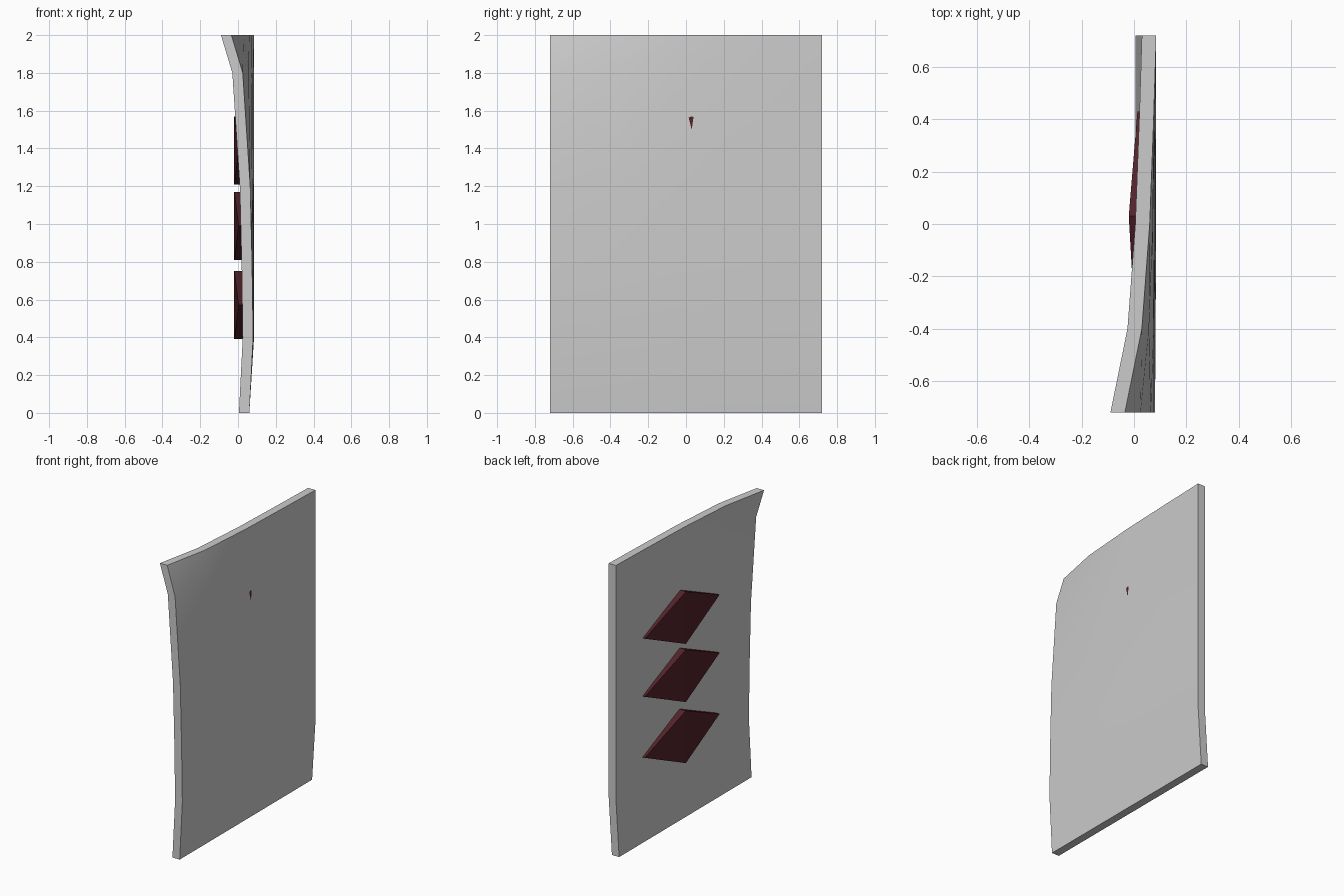
import bpy, bmesh

if "Cube" in bpy.data.objects:
    bpy.data.objects.remove(bpy.data.objects["Cube"])

def mesh_object(name, bm):
    bmesh.ops.recalc_face_normals(bm, faces=bm.faces[:])
    mesh = bpy.data.meshes.new(name)
    bm.to_mesh(mesh)
    bm.free()
    obj = bpy.data.objects.new(name, mesh)
    bpy.context.collection.objects.link(obj)
    return obj

# Bent panel: a grid whose top front corner curls towards -x
THICK = 0.055
curl_y = [(-0.72, 0.12), (-0.4, 0.055), (0.0, 0.025), (0.4, 0.01), (0.72, 0.0)]
curl_z = [(0.0, 0.0), (0.4, 0.04), (0.8, 0.09), (1.2, 0.17), (1.8, 0.5), (2.0, 1.0)]

bm = bmesh.new()
layers = []
for offset in (0.0, THICK):
    rows = []
    for z, amount in curl_z:
        base = 0.005 if z == 0 else 0.03
        rows.append([bm.verts.new((base - curl * amount + offset, y, z))
                     for y, curl in curl_y])
    layers.append(rows)
    for a, b in zip(rows, rows[1:]):
        for i in range(len(a) - 1):
            bm.faces.new((a[i], a[i + 1], b[i + 1], b[i]))

# Rim joining both skins
def rim(rows):
    return (rows[0] + [r[-1] for r in rows[1:]] + rows[-1][-2::-1]
            + [r[0] for r in rows[-2:0:-1]])

inner, outer = rim(layers[0]), rim(layers[1])
for i in range(len(inner)):
    j = (i + 1) % len(inner)
    bm.faces.new((inner[i], inner[j], outer[j], outer[i]))
panel = mesh_object("panel", bm)
bpy.context.view_layer.objects.active = panel
panel.select_set(True)
bpy.ops.object.shade_smooth_by_angle()

# Dark red diamonds, ridged along the vertical diagonal
red = bpy.data.materials.new("dark_red")
red.diffuse_color = (0.087, 0.016, 0.022, 1)
red.use_nodes = True
red.node_tree.nodes["Principled BSDF"].inputs["Base Color"].default_value = red.diffuse_color

def diamond(name, zc):
    bm = bmesh.new()
    # (y, z, front x, back x) for left, top, right, bottom corners
    corners = [(0.43, zc, 0.013, 0.048), (0.03, zc + 0.18, -0.02, 0.0772),
               (-0.37, zc, 0.003, 0.048), (0.03, zc - 0.18, -0.02, 0.0772)]
    front = [bm.verts.new((f, y, z)) for y, z, f, b in corners]
    back = [bm.verts.new((b, y, z)) for y, z, f, b in corners]
    for s in (front, back):
        bm.faces.new((s[0], s[1], s[3]))
        bm.faces.new((s[1], s[2], s[3]))
    for i in range(4):
        j = (i + 1) % 4
        bm.faces.new((front[i], front[j], back[j], back[i]))
    mesh_object(name, bm).data.materials.append(red)

for name, zc in (("lower_diamond", 0.57), ("middle_diamond", 0.99), ("upper_diamond", 1.39)):
    diamond(name, zc)
